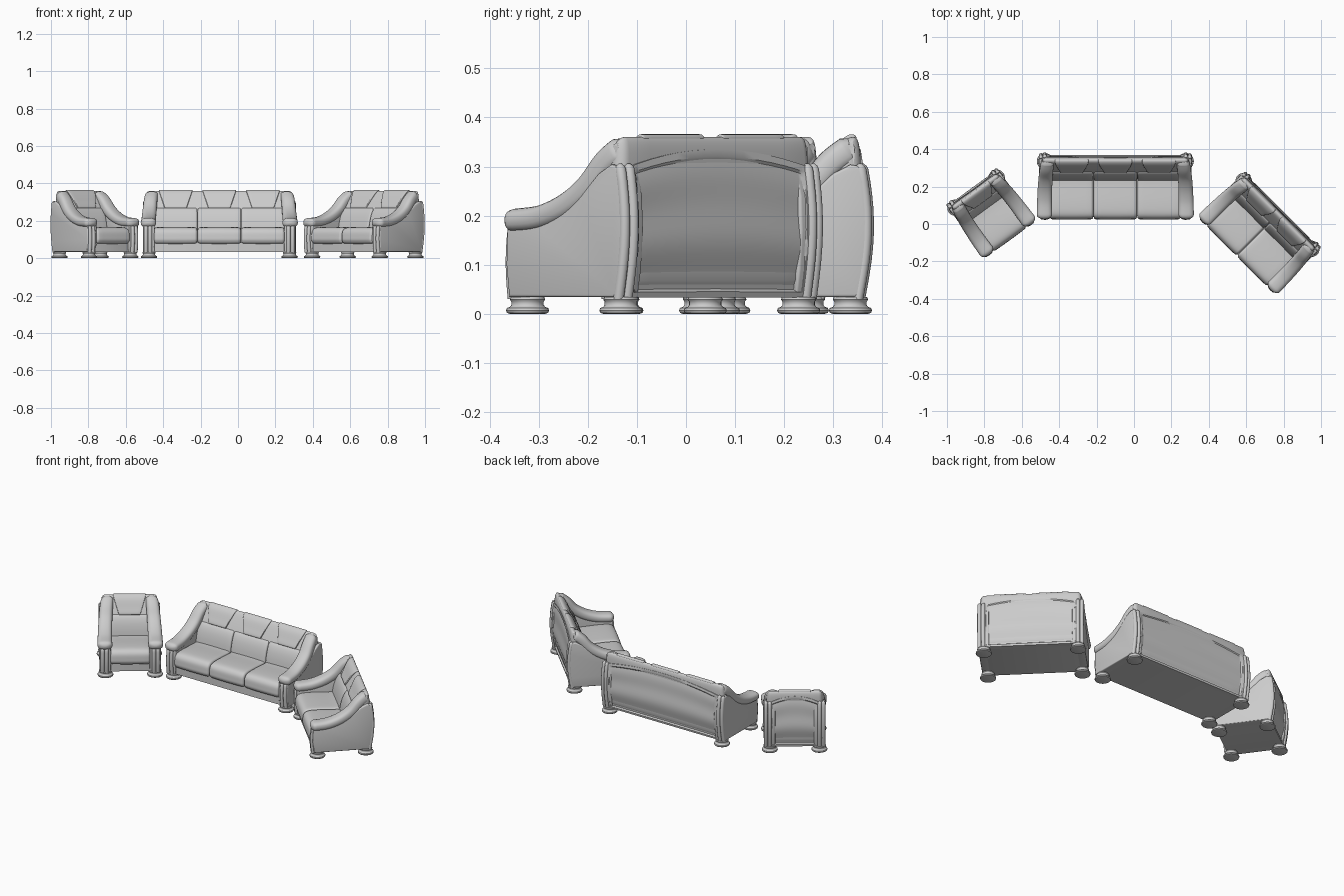
import bpy, bmesh
from math import sin, cos, pi, radians, copysign
from mathutils import Matrix, Vector

if "Cube" in bpy.data.objects:
    bpy.data.objects.remove(bpy.data.objects["Cube"])


def finish(name, bm, T):
    bmesh.ops.recalc_face_normals(bm, faces=bm.faces)
    me = bpy.data.meshes.new(name)
    bm.to_mesh(me)
    bm.free()
    ob = bpy.data.objects.new(name, me)
    ob.matrix_world = T
    bpy.context.collection.objects.link(ob)
    return ob


def loft(name, rings, T):
    """Skin a list of closed rings and cap both ends."""
    bm = bmesh.new()
    vs = [[bm.verts.new(p) for p in r] for r in rings]
    n = len(rings[0])
    for a, b in zip(vs, vs[1:]):
        for i in range(n):
            j = (i + 1) % n
            bm.faces.new((a[i], a[j], b[j], b[i]))
    bm.faces.new(vs[0])
    bm.faces.new(vs[-1])
    return finish(name, bm, T)


def spline(pts, closed, sub=5):
    """Catmull-Rom through 2D points."""
    P = [Vector(p) for p in pts]
    n = len(P)
    get = (lambda i: P[i % n]) if closed else (lambda i: P[max(0, min(n - 1, i))])
    out = []
    for i in range(n if closed else n - 1):
        a, b, c, d = (get(i + k) for k in (-1, 0, 1, 2))
        for k in range(sub):
            t = k / sub
            out.append(.5 * (2 * b + (c - a) * t + (2 * a - 5 * b + 4 * c - d) * t * t
                             + (3 * b - a - 3 * c + d) * t ** 3))
    return out if closed else out + [P[-1]]


def pad(name, profile, x0, x1, r, T, taper=None, bulge=0.0):
    """Upholstered pad: side profile (y, z) run along x with rounded ends."""
    pr = spline(profile, True)
    n = len(pr)
    area = sum(pr[i].x * pr[(i + 1) % n].y - pr[(i + 1) % n].x * pr[i].y for i in range(n))
    sg = 1 if area > 0 else -1
    nor = []
    for i in range(n):
        d = (pr[(i + 1) % n] - pr[i - 1]).normalized()
        nor.append(Vector((d.y, -d.x)) * sg)
    ang = [k * pi / 10 for k in range(6)]
    st = [(x0 + r * (1 - sin(a)), r * (1 - cos(pi / 2 - a))) for a in reversed(ang)]
    st = [(x0 + r * (1 - cos(a)), r * (1 - sin(a))) for a in ang]
    mid = [(x0 + r + (x1 - x0 - 2 * r) * k / 8, 0) for k in range(1, 8)]
    st = st + mid + [(x0 + x1 - x, o) for x, o in reversed(st)]
    cx = (x0 + x1) / 2
    rings = []
    for x, o in st:
        u = (x - cx) / ((x1 - x0) / 2)
        ring = []
        for p, m in zip(pr, nor):
            q = p + m * (bulge * (1 - u * u) - o)
            ring.append((cx + (x - cx) * (taper(q.y) if taper else 1), q.x, q.y))
        rings.append(ring)
    return loft(name, rings, T)


def slab(name, poly, x0, x1, bevel, T):
    """Side outline (y, z) extruded along x with a softened edge."""
    bm = bmesh.new()
    f = bm.faces.new([bm.verts.new((x0, y, z)) for y, z in poly])
    e = bmesh.ops.extrude_face_region(bm, geom=[f])
    for v in e['geom']:
        if isinstance(v, bmesh.types.BMVert):
            v.co.x = x1
    edges = [d for d in bm.edges if d.calc_face_angle(0) > radians(50)]
    bmesh.ops.bevel(bm, geom=edges, offset=bevel, segments=3, affect='EDGES', profile=.5)
    return finish(name, bm, T)


def lathe(name, prof, x, y, T, n=24):
    return loft(name, [[(x + r * cos(2 * pi * i / n), y + r * sin(2 * pi * i / n), z)
                        for i in range(n)] for r, z in prof], T)


def rear(z):
    """Bowed rear line of the sofa."""
    return .156 + .018 * sin(pi * min(1, max(0, (z - .03) / .30)))


def post(name, x, yfun, z0, z1, r, T):
    zs = [z0 + (z1 - z0) * k / 10 for k in range(11)]
    prof = [(z, r) for z in zs] + [(z1 + r * .6, r * .8), (z1 + r, r * .3)]
    loft(name, [[(x + q * cos(i * pi / 6), yfun(z) + q * sin(i * pi / 6), z)
                 for i in range(12)] for z, q in prof], T)


def arm(name, s, w, T):
    """Padded arm sweeping from the front roll up into the back."""
    path = spline([(-.150, .190), (-.08, .196), (-.01, .219), (.05, .257),
                   (.095, .306), (.130, .332)], False)
    n = len(path)
    rings = []

    def ring(p, d, k, t):
        nv = Vector((-d.y, d.x))
        a, b = (.041 - .006 * t) * k, (.025 + .005 * t) * k
        cx = w / 2 - .041 - .018 * t * t
        out = []
        for i in range(24):
            c, si = cos(i * pi / 12), sin(i * pi / 12)
            q = p + nv * (b * copysign(abs(si) ** .75, si))
            out.append((s * (cx + a * copysign(abs(c) ** .75, c)), q.x, q.y))
        return out
    d0 = (path[1] - path[0]).normalized()
    for a in (.15, .5, .9, 1.25):
        rings.append(ring(path[0] - d0 * .025 * cos(a), d0, sin(a), 0))
    for i, p in enumerate(path):
        d = (path[min(i + 1, n - 1)] - path[max(i - 1, 0)]).normalized()
        rings.append(ring(p, d, 1, i / (n - 1)))
    rings.append(ring(path[-1] + d * .014, d, .7, 1))
    loft(name, rings, T)


def back_panel(name, hw, T):
    """Arched rear panel with a recessed, gently rippled field."""
    us = [-1, -.95, -.93] + [-.9 + .15 * k for k in range(13)] + [.93, .95, 1]
    vs = [0, .04, .06] + [.1 + .05 * k for k in range(17)] + [.93, .95, 1]
    bm = bmesh.new()
    g = []
    for v in vs:
        row = []
        for u in us:
            z = .033 + v * (.267 + .035 * (1 - u * u))
            y = rear(z)
            if abs(u) < .94 and .05 < v < .94:
                y -= .007 + .003 * sin(v * 4 * pi)
            row.append(bm.verts.new((u * hw, y, z)))
        g.append(row)
    for a, b in zip(g, g[1:]):
        for i in range(len(us) - 1):
            bm.faces.new((a[i], a[i + 1], b[i + 1], b[i]))
    # close the edge forward into the body
    e = bmesh.ops.extrude_edge_only(bm, edges=[k for k in bm.edges if k.is_boundary])
    for v in e['geom']:
        if isinstance(v, bmesh.types.BMVert):
            v.co.y = .13
    finish(name, bm, T)


SIDE = [(-.158, .034), (-.166, .10), (-.163, .178), (-.08, .184), (-.01, .206),
        (.05, .242), (.10, .286), (.135, .304), (.156, .30), (.169, .24),
        (.172, .17), (.166, .09), (.156, .034)]
BACK = [(.05, .05), (.045, .16), (.062, .23), (.083, .28), (.118, .342), (.137, .36),
        (.151, .35), (.156, .30), (.154, .18), (.148, .05)]
SEAT = [(-.150, .078), (-.172, .092), (-.174, .115), (-.168, .145), (-.145, .162),
        (-.09, .165), (.0, .160), (.07, .155), (.08, .115), (.07, .08), (-.05, .076)]
LUMBAR = [(.034, .14), (.036, .18), (.050, .23), (.068, .262), (.082, .262), (.085, .20), (.07, .14)]
HEAD = [(.072, .272), (.088, .306), (.110, .346), (.132, .365), (.147, .360),
        (.140, .335), (.110, .300), (.088, .268)]
FOOT = [(.036, 0), (.042, .002), (.044, .007), (.042, .012), (.036, .014), (.033, .018),
        (.033, .025), (.036, .029), (.034, .034)]


def sofa(kind, seats, x, y, angle):
    T = Matrix.Translation((x, y, 0)) @ Matrix.Rotation(radians(angle), 4, 'Z')
    w = .12 + .24 * seats
    # base, back and rear panel
    slab(kind + "_base", [(-.156, .034), (-.156, .085), (.15, .085), (.15, .034)],
         -w / 2 + .05, w / 2 - .05, .004, T)
    pad(kind + "_back", BACK, -w / 2 + .022, w / 2 - .022, .022, T,
        lambda z: 1 - max(0, z - .25) * .022 / w * 6)
    back_panel(kind + "_rear_panel", w / 2 - .045, T)
    # one cushion set per seat
    step = (w - .14) / seats
    for i in range(seats):
        c = (i - (seats - 1) / 2) * step
        h = step / 2 - .001
        pad(f"{kind}_seat_cushion_{i}", SEAT, c - h, c + h, .014, T, bulge=.002)
        pad(f"{kind}_lumbar_cushion_{i}", LUMBAR, c - h, c + h, .01, T)
        pad(f"{kind}_headrest_{i}", [(p[0] - c, p[1]) for p in [(q[0] + c, q[1]) for q in HEAD]],
            -.09, .09, .006, T @ Matrix.Translation((c, 0, 0)),
            lambda z: .66 + .34 * min(1, max(0, (z - .27) / .09)))
    # arms, side panels, posts and feet, mirrored
    for s, side in ((-1, "left"), (1, "right")):
        tag = f"{kind}_{side}_"
        slab(tag + "side_panel", SIDE, s * (w / 2 - .074), s * (w / 2 - .012), .006, T)
        arm(tag + "arm", s, w, T)
        for k in (0, 1):
            post(f"{tag}front_post_{k}", s * (w / 2 - .028 - .022 * k),
                 lambda z: -.160 - .006 * sin(pi * (z - .03) / .15), .03, .165, .011, T)
            post(f"{tag}rear_post_{k}", s * (w / 2 - .022 - .021 * k),
                 lambda z: rear(z) - .006 + .004 * k, .03, .295, .011, T)
        for end, fy in (("front", -.134), ("rear", .135)):
            lathe(f"{tag}{end}_foot", FOOT, s * (w / 2 - .044), fy, T)


sofa("three_seater", 3, -.10, .20, 0)
sofa("two_seater", 2, .672, -.047, -45)
sofa("armchair", 1, -.765, .058, 36)

bpy.ops.object.select_all(action='SELECT')
bpy.context.view_layer.objects.active = bpy.context.selected_objects[0]
bpy.ops.object.shade_smooth_by_angle(angle=radians(40))
